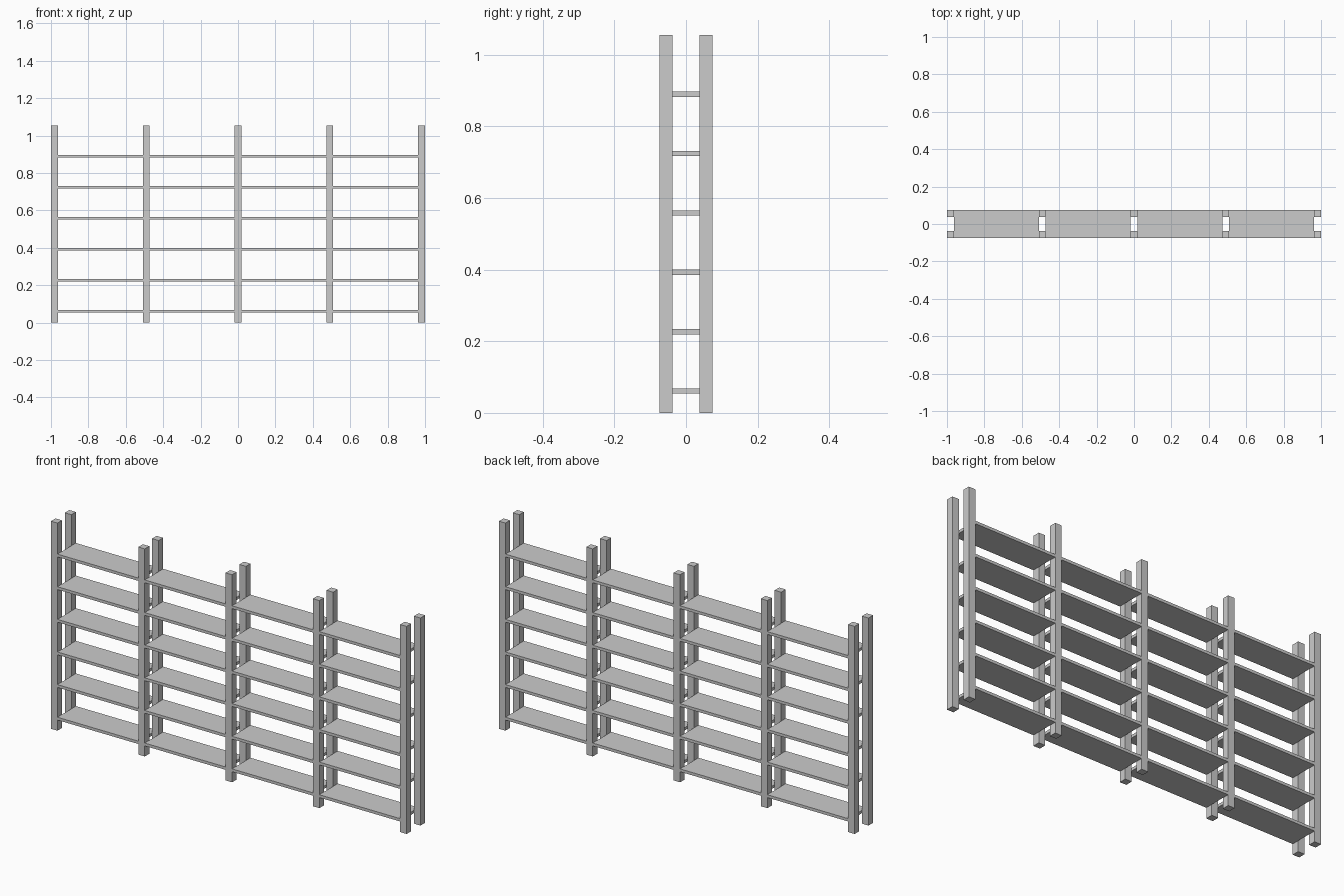
import bpy

if "Cube" in bpy.data.objects:
    bpy.data.objects.remove(bpy.data.objects["Cube"])

POST = 0.0365       # square post width
HALF_DEPTH = 0.074
HEIGHT = 1.055
SHELF_T = 0.0145
PITCH = (2 - POST) / 4   # spacing of post pairs


def box(name, centre, size):
    bpy.ops.mesh.primitive_cube_add(size=1, location=centre)
    ob = bpy.context.object
    ob.name = name
    ob.scale = size
    bpy.ops.object.transform_apply(location=False, rotation=False, scale=True)
    return ob


# Upright posts, in front and back pairs
for i in range(5):
    x = (i - 2) * PITCH
    for side, s in (("front", -1), ("back", 1)):
        box(f"{side}_post_{i + 1}", (x, s * (HALF_DEPTH - POST / 2), HEIGHT / 2),
            (POST, POST, HEIGHT))

# Shelf boards filling each bay between the posts
for bay in range(4):
    x = (bay - 1.5) * PITCH
    for level in range(6):
        box(f"shelf_{bay + 1}_{level + 1}", (x, 0, 0.061 + level * 0.1658),
            (PITCH - POST, HALF_DEPTH * 2, SHELF_T))
